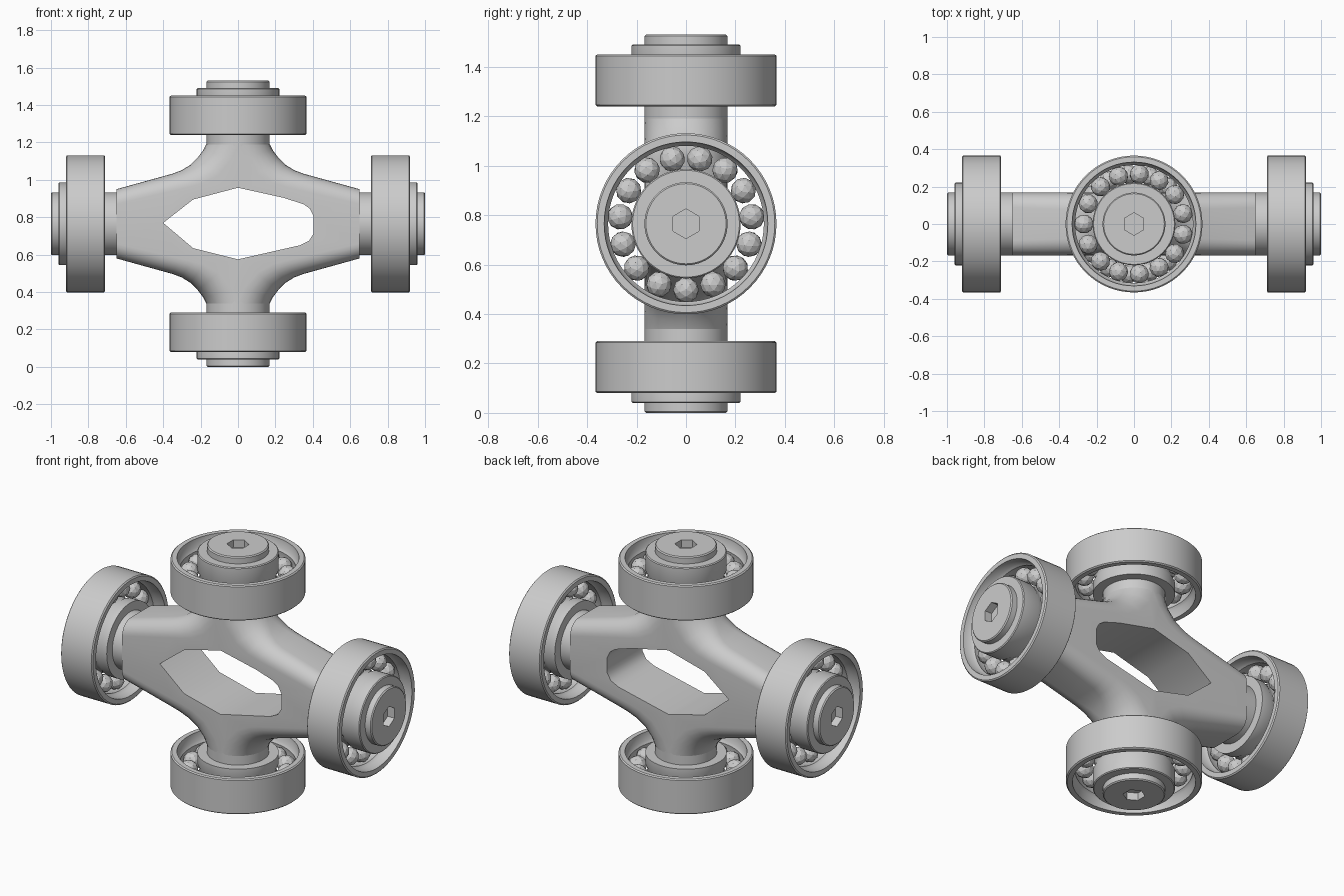
import bpy, bmesh
from math import sin, cos, pi
from mathutils import Matrix, Vector

if "Cube" in bpy.data.objects:
    bpy.data.objects.remove(bpy.data.objects["Cube"])

CZ = 0.765   # height of the cross centre


def finish(bm, name, smooth=True, mat=None):
    bmesh.ops.recalc_face_normals(bm, faces=bm.faces[:])
    me = bpy.data.meshes.new(name)
    bm.to_mesh(me)
    bm.free()
    ob = bpy.data.objects.new(name, me)
    bpy.context.collection.objects.link(ob)
    if mat:
        ob.matrix_world = mat
    if smooth:
        bpy.ops.object.select_all(action='DESELECT')
        bpy.context.view_layer.objects.active = ob
        ob.select_set(True)
        bpy.ops.object.shade_smooth_by_angle(angle=0.6)
    return ob


def add_loop(bm, pts):
    return [bm.verts.new(p) for p in pts]


def bridge(bm, a, b):
    n = len(a)
    for i in range(n):
        bm.faces.new((a[i], a[(i + 1) % n], b[(i + 1) % n], b[i]))


def fill_between(bm, a, b):
    edges = []
    for lp in (a, b):
        for i in range(len(lp)):
            p, q = lp[i], lp[(i + 1) % len(lp)]
            edges.append(bm.edges.get((p, q)) or bm.edges.new((p, q)))
    bmesh.ops.triangle_fill(bm, edges=edges, use_beauty=True)


def ring(r, z, n=64, ph=0.0):
    return [(r * cos(ph + 2 * pi * i / n), r * sin(ph + 2 * pi * i / n), z) for i in range(n)]


def lathe(bm, profile, closed, n=64):
    loops = [add_loop(bm, ring(r, z, n)) for r, z in profile]
    for a, b in zip(loops, loops[1:]):
        bridge(bm, a, b)
    if closed:
        bridge(bm, loops[-1], loops[0])
    return loops


# Cross body: quarter outline (x, z, inset, normal x, normal z), mirrored four ways
quarter = [(0.65, 0.185, 0.08, 0, 1), (0.35, 0.268, 0.09, 0.35, 0.94),
           (0.30, 0.287, 0.10, 0.45, 0.89), (0.255, 0.315, 0.12, 0.6, 0.8),
           (0.215, 0.355, 0.145, 0.77, 0.64), (0.185, 0.395, 0.16, 0.96, 0.28),
           (0.17, 0.425, 0.165, 1, 0)]
outline = []
for sx, sz, step in ((1, 1, 1), (-1, 1, -1), (-1, -1, 1), (1, -1, -1)):
    outline += [(sx * x, sz * z, d, sx * nx, sz * nz) for x, z, d, nx, nz in quarter[::step]]

hole = [(-0.40, 0.005), (-0.24, 0.13), (0, 0.193), (0.24, 0.14), (0.35, 0.105),
        (0.385, 0.08), (0.405, 0.04), (0.405, -0.05), (0.38, -0.09), (0.33, -0.115),
        (0, -0.19), (-0.24, -0.13)]

bm = bmesh.new()
T = 0.168    # half thickness
steps = [(s, pi / 2 * k / 7) for s, ks in ((-1, range(7, -1, -1)), (1, range(0, 8))) for k in ks]
loops = []
for s, t in steps:
    pts = []
    for x, z, d, nx, nz in outline:
        o = d * (1 - cos(t))
        pts.append((x - nx * o, s * (T - d + d * sin(t)), CZ + z - nz * o))
    loops.append(add_loop(bm, pts))
for a, b in zip(loops, loops[1:]):
    bridge(bm, a, b)
h0 = add_loop(bm, [(x, -T, CZ + z) for x, z in hole])
h1 = add_loop(bm, [(x, T, CZ + z) for x, z in hole])
bridge(bm, h0, h1)
fill_between(bm, loops[0], h0)
fill_between(bm, loops[-1], h1)
finish(bm, "cross_body")

# Four bearing assemblies, local z = 0 at the tip of the pin
for name, ang, dist, spin, phase in (("top", 0, 0.765, pi / 2, pi / 2), ("right", pi / 2, 1, 0, 0),
                                     ("bottom", pi, 0.765, pi / 2, pi / 2), ("left", -pi / 2, 1, 0, pi)):
    place = (Matrix.Translation((0, 0, CZ)) @ Matrix.Rotation(ang, 4, 'Y')
             @ Matrix.Translation((0, 0, dist)) @ Matrix.Rotation(spin, 4, 'Z'))

    # Pin with hexagonal socket
    bm = bmesh.new()
    lp = lathe(bm, [(0.168, -0.37), (0.168, -0.006), (0.162, 0)], False)
    bm.faces.new(lp[0])
    hx, hb = add_loop(bm, ring(0.06, 0, 6)), add_loop(bm, ring(0.06, -0.045, 6))
    bridge(bm, hx, hb)
    bm.faces.new(hb)
    fill_between(bm, lp[-1], hx)
    finish(bm, name + "_pin", mat=place)

    # Inner race with a shallow ball groove
    bm = bmesh.new()
    lathe(bm, [(0.16, -0.04), (0.216, -0.04), (0.221, -0.045), (0.221, -0.145), (0.212, -0.165),
               (0.209, -0.185), (0.212, -0.205), (0.221, -0.225), (0.221, -0.285), (0.16, -0.285)], True)
    finish(bm, name + "_inner_race", mat=place)

    # Outer race
    bm = bmesh.new()
    lathe(bm, [(0.359, -0.08), (0.366, -0.086), (0.366, -0.284), (0.359, -0.29), (0.331, -0.29),
               (0.327, -0.24), (0.315, -0.225), (0.322, -0.185), (0.315, -0.145),
               (0.327, -0.13), (0.331, -0.08)], True)
    finish(bm, name + "_outer_race", mat=place)

    # Faceted balls
    bm = bmesh.new()
    for i in range(15):
        a = phase + 2 * pi * i / 15
        m = (Matrix.Translation((0.268 * cos(a), 0.268 * sin(a), -0.185))
             @ Matrix.Rotation(i * 1.3, 4, Vector((1, 0.4, i * 0.2))))
        bmesh.ops.create_icosphere(bm, subdivisions=2, radius=0.052, matrix=m)
    finish(bm, name + "_balls", smooth=False, mat=place)
